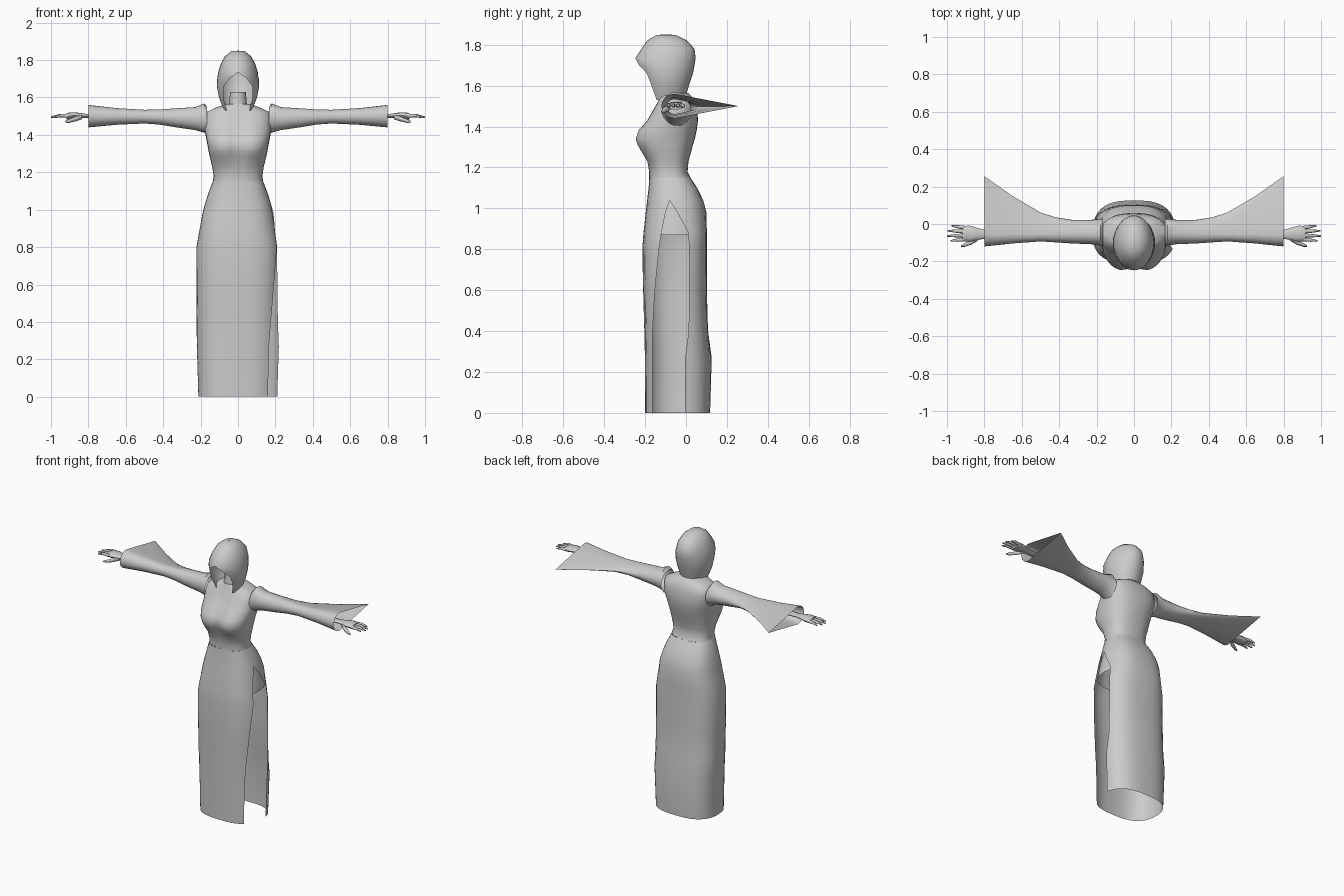
import bpy, bmesh
from math import sin, cos, pi, acos, copysign, exp
from mathutils import Vector

if "Cube" in bpy.data.objects:
    bpy.data.objects.remove(bpy.data.objects["Cube"])


def spow(v, p):
    return copysign(abs(v) ** p, v)


def loft(name, rings, closed=True, caps=(False, False), angle=50):
    """Skin a list of equal-length rings into one mesh object."""
    bm = bmesh.new()
    rows = [[bm.verts.new(p) for p in r] for r in rings]
    n = len(rows[0])
    for a, b in zip(rows, rows[1:]):
        for i in range(n if closed else n - 1):
            j = (i + 1) % n
            bm.faces.new((a[i], a[j], b[j], b[i]))
    for row, cap in zip((rows[0], rows[-1]), caps):
        if cap:
            bm.faces.new(row)
    bmesh.ops.remove_doubles(bm, verts=bm.verts, dist=0.0005)
    bmesh.ops.recalc_face_normals(bm, faces=bm.faces)
    me = bpy.data.meshes.new(name)
    bm.to_mesh(me)
    bm.free()
    ob = bpy.data.objects.new(name, me)
    bpy.context.collection.objects.link(ob)
    bpy.ops.object.select_all(action='DESELECT')
    ob.select_set(True)
    bpy.context.view_layer.objects.active = ob
    bpy.ops.object.shade_smooth_by_angle(angle=angle * pi / 180)
    return ob


def body_point(z, w, yf, yb, a, px=0.7, py=0.85):
    """Point on a rounded-box body section; angle 0 is the front."""
    yc, d = (yf + yb) / 2, (yb - yf) / 2
    return Vector((w * spow(sin(a), px), yc - d * spow(cos(a), py), z))


def tube(name, pts, radii, n=8, flat=1.0):
    """Tapered tube running mainly along x."""
    rings = [[(x, y + r * cos(2 * pi * i / n), z + r * flat * sin(2 * pi * i / n))
              for i in range(n)] for (x, y, z), r in zip(pts, radii)]
    return loft(name, rings, caps=(True, True))


# Bodice: z, half width, front y, back y, depth of the centre hollow
bodice = [
    (1.15, .135, -.180, .022, 0), (1.18, .130, -.180, .008, 0),
    (1.23, .138, -.192, .012, .004), (1.28, .150, -.228, .026, .022),
    (1.31, .157, -.246, .034, .032), (1.34, .162, -.256, .043, .034),
    (1.38, .170, -.242, .052, .030), (1.43, .178, -.196, .059, .020),
    (1.48, .180, -.165, .054, .012), (1.52, .172, -.142, .045, .010),
    (1.545, .120, -.130, .030, .006), (1.565, .065, -.118, .010, 0),
]
rings = []
for z, w, yf, yb, dip in bodice:
    ring = []
    for i in range(32):
        a = 2 * pi * i / 32
        p = body_point(z, w, yf, yb, a, .8, .8)
        if cos(a) > 0:
            p.y += dip * exp(-(p.x / .04) ** 2)
        ring.append(p)
    rings.append(ring)
loft("bodice", rings, caps=(False, True))

# Neck stump inside the hood
loft("neck", [[(r * sin(2 * pi * i / 12), -.068 - r * cos(2 * pi * i / 12), z)
               for i in range(12)] for z, r in ((1.53, .055), (1.58, .045), (1.63, .043))],
     caps=(False, True))

# Skirt, slit on one side: z, half width, front y, back y, slit front y, slit back y
skirt = [
    (1.15, .135, -.180, .022, -.080, -.080), (1.10, .155, -.183, .055, -.080, -.080),
    (1.04, .174, -.190, .084, -.080, -.080), (.98, .190, -.197, .100, -.100, -.042),
    (.88, .208, -.208, .102, -.120, .012), (.80, .222, -.214, .102, -.132, .015),
    (.60, .222, -.210, .102, -.152, .015), (.40, .222, -.204, .108, -.163, .013),
    (.27, .220, -.201, .126, -.165, -.004), (.0, .212, -.200, .118, -.165, -.005),
]


def skirt_angle(yf, yb, y):
    yc, d = (yf + yb) / 2, (yb - yf) / 2
    return acos(max(-1, min(1, spow((yc - y) / d, 1 / .85))))


rings = []
for z, w, yf, yb, s0, s1 in skirt:
    a0 = skirt_angle(yf, yb, s0)
    a1 = skirt_angle(yf, yb, s1) - 2 * pi
    rings.append([body_point(z, w, yf, yb, a0 + (a1 - a0) * i / 36) for i in range(37)])
loft("skirt", rings, closed=False)

# Hips seen through the slit
loft("hips", [[body_point(z, w, yf, yb, 2 * pi * i / 24) for i in range(24)]
              for z, w, yf, yb in ((1.10, .145, -.172, .045), (1.03, .165, -.182, .074),
                                   (.96, .184, -.190, .092), (.87, .198, -.200, .095))])

# Hood: z, half width, front reach, back reach, opening half angle
hood = [
    (1.850, .001, .001, .001, 0), (1.848, .035, .045, .050, 0),
    (1.82, .070, .090, .105, 0), (1.78, .092, .118, .142, 0),
    (1.735, .106, .148, .147, 0), (1.70, .111, .145, .142, .45),
    (1.66, .113, .125, .134, .75), (1.60, .102, .108, .114, .88),
    (1.53, .075, .075, .095, .95),
]
rings = []
for z, w, f, b, t0 in hood:
    half = []
    for i in range(13):
        t = t0 + (pi - t0) * i / 12
        half.append((w * sin(t), -.1 - (f if cos(t) > 0 else b) * cos(t), z))
    rings.append(half + [(-x, y, zz) for x, y, zz in half[-2::-1]])
loft("hood", rings, closed=False, angle=60)

# Sleeves: x, bottom z, top z, front y, back y, pointedness of the trailing edge
sleeve = [
    (.165, 1.400, 1.550, -.118, .030, 0), (.18, 1.412, 1.568, -.115, .028, 0),
    (.23, 1.426, 1.548, -.108, .022, 0), (.33, 1.440, 1.542, -.104, .022, 0),
    (.42, 1.455, 1.536, -.098, .036, .2), (.50, 1.461, 1.534, -.093, .062, .5),
    (.65, 1.454, 1.543, -.104, .150, .8), (.80, 1.440, 1.560, -.120, .256, 1),
]
# Fingers: root y, tip x, tip y
fingers = [(-.082, .982, -.090), (-.061, 1.0, -.064), (-.040, .996, -.036), (-.020, .975, -.010)]

for s, side in ((1, "left"), (-1, "right")):
    rings = []
    for x, zb, zt, yf, yb, k in sleeve:
        zc, h, yc = (zb + zt) / 2, (zt - zb) / 2, -.055
        ring = []
        for i in range(24):
            a = 2 * pi * i / 24
            c, v = cos(a), sin(a)
            if c > 0:
                y = yc + (yb - yc) * c
                v = (1 - k) * v + k * copysign(1 - c, v)
            else:
                y = yc + (yc - yf) * c
            ring.append((s * x, y, zc + h * v))
        rings.append(ring)
    loft(side + "_sleeve", rings)

    # Forearm and palm
    tube(side + "_palm",
         [(s * x, y, z) for x, y, z in ((.70, -.055, 1.50), (.80, -.055, 1.50), (.84, -.053, 1.503),
                                        (.88, -.052, 1.503), (.918, -.051, 1.50))],
         (.028, .024, .033, .043, .041), 12, .42)
    for k, (y0, xt, yt) in enumerate(fingers):
        tube(f"{side}_finger_{k + 1}",
             [(s * .905, y0, 1.502), (s * (.905 + xt) / 2, (y0 + yt) / 2, 1.503), (s * xt, yt, 1.495)],
             (.011, .009, .004))
    tube(side + "_thumb",
         [(s * .835, -.075, 1.497), (s * .87, -.098, 1.485), (s * .905, -.112, 1.474),
          (s * .925, -.118, 1.470)], (.014, .013, .010, .004))
